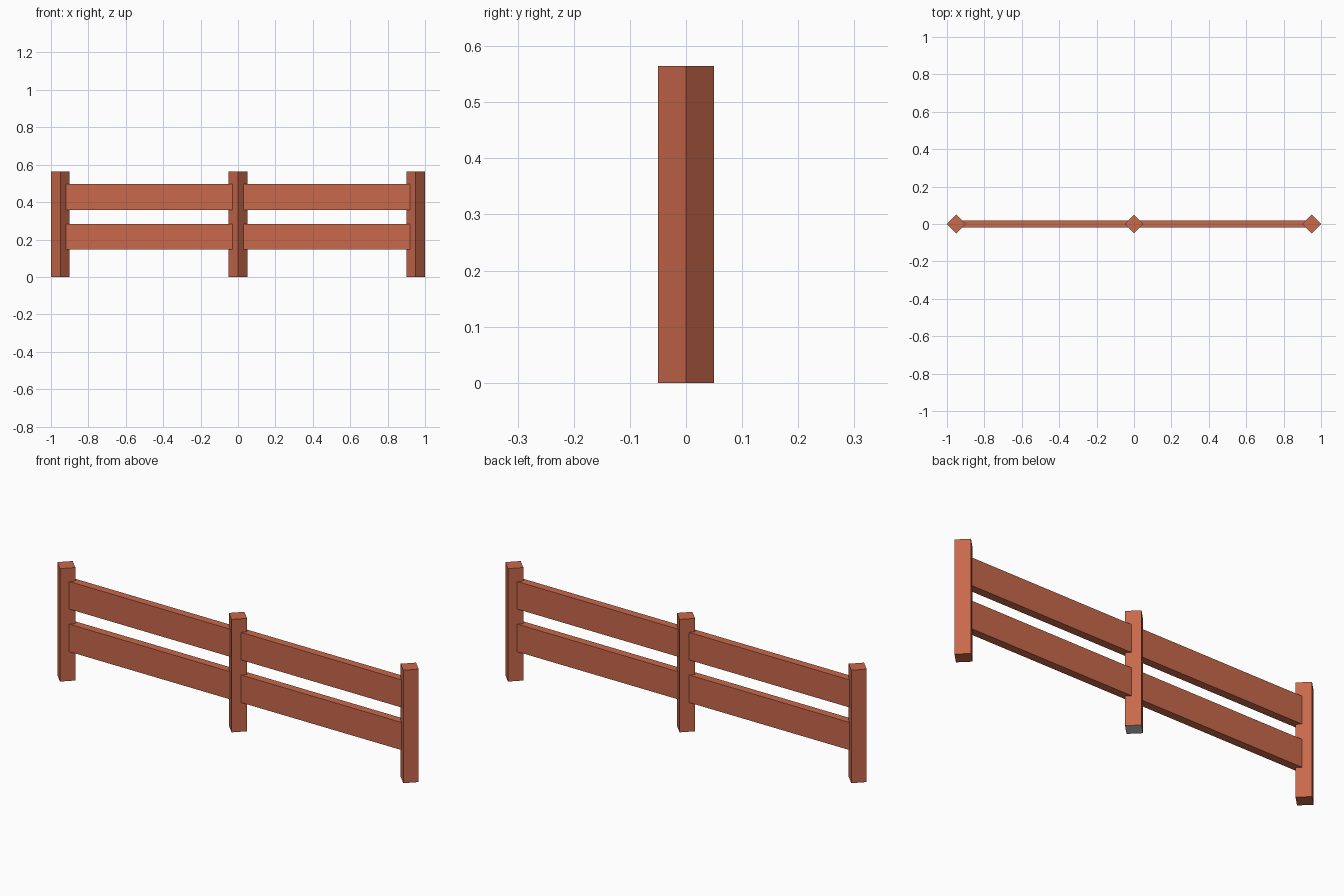
import bpy
import math

cube = bpy.data.objects.get("Cube")
if cube:
    bpy.data.objects.remove(cube, do_unlink=True)


def make_material(name, rgb):
    mat = bpy.data.materials.new(name)
    mat.use_nodes = True
    color = (*rgb, 1)
    mat.diffuse_color = color
    mat.node_tree.nodes["Principled BSDF"].inputs["Base Color"].default_value = color
    return mat


wood = make_material("red brown wood", (0.58, 0.14, 0.07))
grey = make_material("grey underside", (0.6, 0.6, 0.6))


def box(name, center, size, turn=0.0):
    bpy.ops.mesh.primitive_cube_add(size=1, location=center, rotation=(0, 0, turn))
    obj = bpy.context.object
    obj.name = name
    obj.scale = size
    bpy.ops.object.transform_apply(location=False, rotation=True, scale=True)
    obj.data.materials.append(wood)
    return obj


POST_X = 0.95
POST_HEIGHT = 0.565
POST_SIDE = 0.05 * math.sqrt(2)

# Square posts turned corner-forward
for side, x in (("right", -POST_X), ("middle", 0), ("left", POST_X)):
    post = box(f"{side}_post", (x, 0, POST_HEIGHT / 2),
               (POST_SIDE, POST_SIDE, POST_HEIGHT), math.pi / 4)
    # Grey underside on the middle post
    if side == "middle":
        post.data.materials.append(grey)
        for face in post.data.polygons:
            if face.normal.z < -0.5:
                face.material_index = 1

# Two flat rails in each bay, ending inside the posts
for side, sign in (("right", -1), ("left", 1)):
    for level, z in (("lower", 0.215), ("upper", 0.428)):
        box(f"{side}_{level}_rail", (sign * POST_X / 2, 0, z),
            (POST_X - 0.04, 0.04, 0.138))
